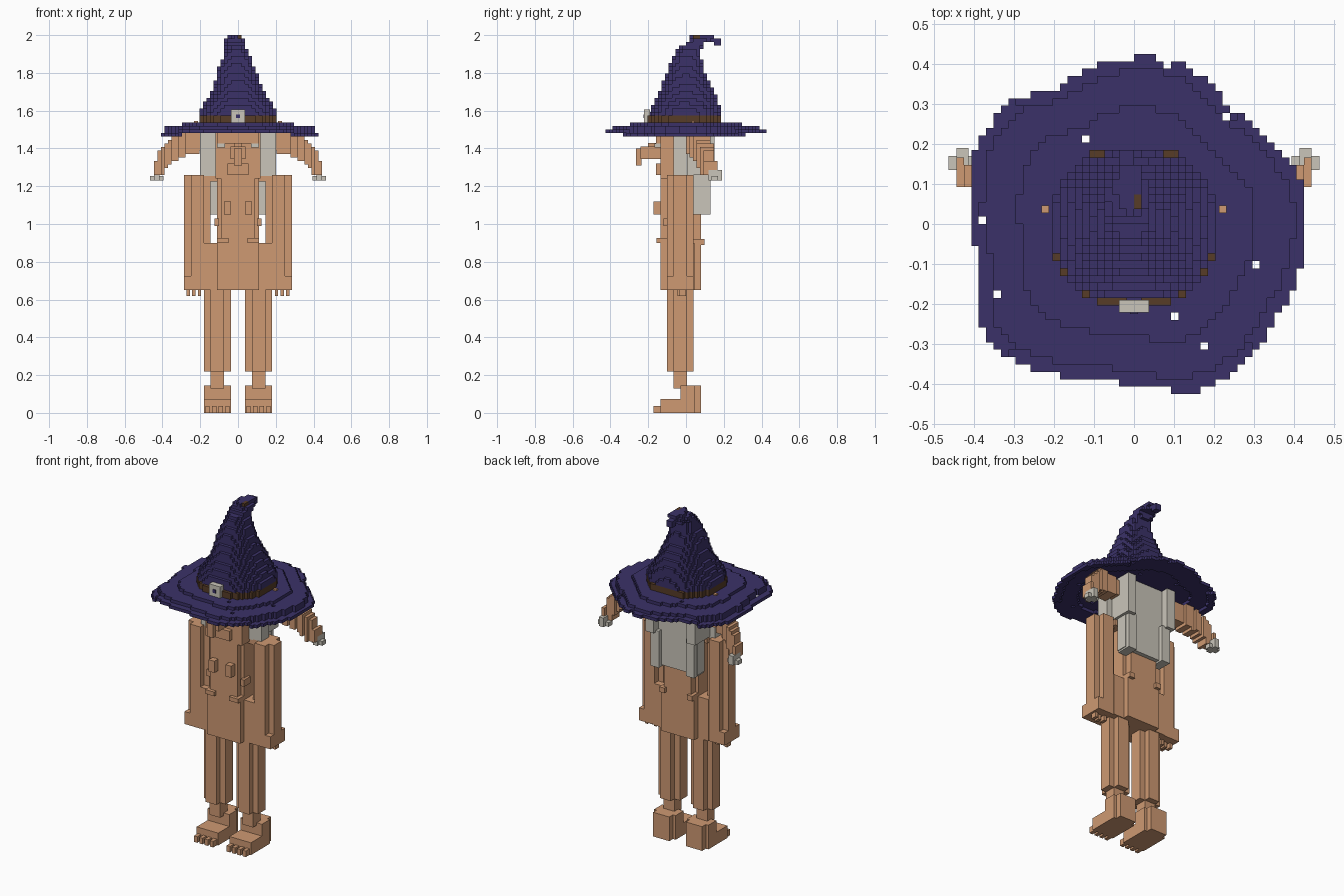
import bpy, bmesh, math

if "Cube" in bpy.data.objects:
    bpy.data.objects.remove(bpy.data.objects["Cube"])

C = 2 / 108  # cell size


def material(name, rgb):
    m = bpy.data.materials.new(name)
    m.use_nodes = True
    m.diffuse_color = (*rgb, 1)
    m.node_tree.nodes["Principled BSDF"].inputs["Base Color"].default_value = (*rgb, 1)
    return m


SKIN = material("skin tan", (0.62, 0.32, 0.17))
PURPLE = material("hat purple", (0.043, 0.031, 0.138))
BROWN = material("band brown", (0.095, 0.045, 0.02))
GREY = material("hair grey", (0.59, 0.56, 0.49))


def finish(name, bm, mats):
    me = bpy.data.meshes.new(name)
    bm.to_mesh(me)
    bm.free()
    for m in mats:
        me.materials.append(m)
    bpy.context.collection.objects.link(bpy.data.objects.new(name, me))


def boxes(name, mat, *spans, mirror=False):
    """Boxes given as x0, x1, y0, y1, z0, z1; optionally repeated at -x."""
    bm = bmesh.new()
    for x0, x1, y0, y1, z0, z1 in spans:
        for s in ((1, -1) if mirror else (1,)):
            vs = bmesh.ops.create_cube(bm, size=1)["verts"]
            for v in vs:
                v.co = (s * (x0 + x1) / 2 + v.co.x * (x1 - x0),
                        (y0 + y1) / 2 + v.co.y * (y1 - y0),
                        (z0 + z1) / 2 + v.co.z * (z1 - z0))
    finish(name, bm, [mat])


def voxels(name, cells, mats):
    """Outer faces of a dict {(i, j, k): material index}."""
    bm = bmesh.new()
    for (i, j, k), mi in cells.items():
        p = (i, j, k)
        for a in range(3):
            for s in (0, 1):
                n = list(p)
                n[a] += 2 * s - 1
                if tuple(n) in cells:
                    continue
                b, c = (a + 1) % 3, (a + 2) % 3
                quad = []
                for u, w in ((0, 0), (1, 0), (1, 1), (0, 1)):
                    q = list(p)
                    q[a] += s
                    q[b] += u
                    q[c] += w
                    quad.append(bm.verts.new([t * C for t in q]))
                f = bm.faces.new(quad if s else quad[::-1])
                f.material_index = mi
    finish(name, bm, mats)


def lerp(table, t):
    """Linear interpolation in rows sorted by their first entry."""
    if t <= table[0][0]:
        return table[0][1:]
    for a, b in zip(table, table[1:]):
        if t <= b[0]:
            f = (t - a[0]) / (b[0] - a[0])
            return tuple(p + (q - p) * f for p, q in zip(a[1:], b[1:]))
    return table[-1][1:]


# Hat brim: irregular outline, stepped rings, a few missing cells
outline = [(.43, .08), (.35, .2), (.24, .29), (.14, .39), (.05, .42), (-.08, .40),
           (-.2, .335), (-.32, .3), (-.4, .18), (-.41, .1), (-.385, -.1), (-.375, -.28),
           (-.3, -.345), (-.1, -.385), (.02, -.4), (.15, -.42), (.27, -.355),
           (.36, -.23), (.425, -.08)]
polar = sorted((math.atan2(y, x), math.hypot(x, y)) for x, y in outline)
polar = [(polar[-1][0] - math.tau, polar[-1][1])] + polar + [(polar[0][0] + math.tau, polar[0][1])]
holes = {(-7, 11), (5, 9), (16, -6), (9, -17), (5, -13), (-21, 0), (4, 21), (12, 14), (-19, -10)}
brim = {}
for i in range(-25, 25):
    for j in range(-25, 25):
        x, y = (i + .5) * C, (j + .5) * C
        s = math.hypot(x, y) / lerp(polar, math.atan2(y, x))[0]
        if s > 1 or (i, j) in holes:
            continue
        k = 79 + (s < .92) + (s < .7)
        if abs(y) > abs(x) and s > .92:
            k += 1
        for d in range(2 if s < .92 else 1):
            brim[i, j, k + d] = 0
        if s < .5:
            brim[i, j, 82] = 0
voxels("hat_brim", brim, [PURPLE])

# Hat crown: rounded cross-sections by height, brown band on two low rows
crown_table = [(1.53, -.2, .2, -.205, .19), (1.57, -.2, .2, -.205, .19),
               (1.58, -.2, .2, -.192, .18), (1.61, -.195, .195, -.185, .175),
               (1.65, -.165, .165, -.165, .165), (1.7, -.135, .135, -.14, .15),
               (1.8, -.11, .095, -.1, .1), (1.87, -.085, .07, -.075, .08),
               (1.91, -.07, .06, -.055, .08), (1.935, -.07, .045, -.03, .085),
               (1.955, -.07, .04, -.005, .1), (1.972, -.065, .03, .01, .14),
               (1.992, -.045, .02, .03, .15)]
crown = {}
for k in range(82, 108):
    x0, x1, y0, y1 = lerp(crown_table, (k + .5) * C)
    for i in range(-12, 12):
        for j in range(-12, 12):
            u = abs(((i + .5) * C - (x0 + x1) / 2) / ((x1 - x0) / 2))
            v = abs(((j + .5) * C - (y0 + y1) / 2) / ((y1 - y0) / 2))
            if u ** 2.4 + v ** 2.4 <= 1.05:
                worn = k > 104 and i == 0 and j in (2, 3)
                crown[i, j, k] = 1 if k in (83, 84) or worn else 0
# Hooked tip
for i in (-2, -1):
    for j, k in ((7, 106), (8, 106), (9, 106), (8, 105), (9, 105)):
        crown[i, j, k] = 0
voxels("hat_crown", crown, [PURPLE, BROWN])

# Buckle with a dark centre
boxes("hat_buckle", GREY, (-.037, .037, -.222, -.19, 1.537, 1.605))
boxes("buckle_pin", PURPLE, (-.01, .01, -.226, -.222, 1.56, 1.58))

# Head and face
boxes("head", SKIN, (-.12, .12, -.135, .07, 1.24, 1.5))
boxes("nose", SKIN, (-.04, .04, -.24, -.13, 1.345, 1.41),
      (-.02, .02, -.265, -.235, 1.31, 1.4), (-.02, .02, -.2, -.13, 1.41, 1.43))
boxes("chin", SKIN, (-.055, .055, -.16, -.13, 1.26, 1.32))
boxes("brow", SKIN, (-.11, .11, -.16, -.13, 1.425, 1.485))
boxes("eyebrows", GREY, (.07, .11, -.166, -.135, 1.405, 1.425), mirror=True)

# Drooping ears, swept along x in cells
top = [(.16, 1.49), (.33, 1.475), (.39, 1.42), (.42, 1.38), (.445, 1.29)]
low = [(.16, 1.39), (.22, 1.375), (.3, 1.355), (.37, 1.31), (.4, 1.26), (.445, 1.25)]
depth = [(.16, .03), (.3, .06), (.43, .13)]
for name, side in (("left_ear", 1), ("right_ear", -1)):
    ear = {}
    for i in range(9, 24):
        x = (i + .5) * C
        z0, z1, y = lerp(low, x)[0], lerp(top, x)[0], lerp(depth, x)[0]
        h = .045 if x < .38 else .03
        for k in range(66, 81):
            for j in range(-4, 12):
                if z0 < (k + .5) * C < z1 and abs((j + .5) * C - y) < h:
                    ear[i if side > 0 else -1 - i, j, k] = 0
    voxels(name, ear, [SKIN])
boxes("ear_nubs", SKIN, (.213, .232, .028, .046, 1.44, 1.545), mirror=True)
boxes("ear_tufts", GREY, (.395, .465, .135, .17, 1.23, 1.255),
      (.415, .445, .118, .19, 1.23, 1.285), mirror=True)

# Hair: side locks, recessed back sheet and raised side panels
boxes("hair_locks", GREY, (.12, .2, -.065, .01, 1.255, 1.5),
      (.11, .165, .005, .15, 1.26, 1.5), mirror=True)
boxes("hair_back", GREY, (-.15, .15, .04, .105, 1.06, 1.5))
boxes("hair_panels", GREY, (.09, .145, .04, .13, 1.05, 1.27), mirror=True)

# Torso and hips with stepped corners
boxes("torso", SKIN, (-.11, .11, -.1, .04, .88, 1.26), (-.09, .09, -.135, .08, .88, 1.26))
boxes("shoulders", SKIN, (-.16, .16, -.06, .03, 1.225, 1.26))
boxes("hips", SKIN, (-.18, .18, -.1, .045, .65, .9), (-.11, .11, -.135, .08, .65, .9))
boxes("chest_bumps", SKIN, (.037, .074, -.172, -.13, 1.05, 1.12), mirror=True)
boxes("belly_bumps", SKIN, (.05, .11, -.155, -.1, .9, .925),
      (.075, .11, .04, .098, .89, .92), (.1, .125, -.12, -.06, .99, 1.03), mirror=True)

# Arms with stepped corners, hands and fingers
boxes("arms", SKIN, (.145, .285, -.065, .005, .65, 1.26),
      (.18, .25, -.1, .04, .65, 1.26), mirror=True)
boxes("hands", SKIN, (.18, .285, -.1, .04, .65, .725), mirror=True)
boxes("fingers", SKIN, *[(x, x + .018, -.045 + d, -.01 + d, .62, .655)
                         for x, d in ((.195, .01), (.225, 0), (.255, .01))], mirror=True)

# Legs with stepped corners, feet and toes
boxes("legs", SKIN, (.037, .18, -.065, .005, .22, .66),
      (.074, .145, -.1, .04, .22, .66), mirror=True)
boxes("ankles", SKIN, (.074, .145, -.065, .005, .13, .23), mirror=True)
boxes("feet", SKIN, (.037, .18, -.135, .045, 0, .074), (.037, .18, -.03, .045, .07, .145),
      (.055, .163, .04, .08, 0, .145), mirror=True)
boxes("toes", SKIN, *[(x, x + .022, -.172, -.13, 0, .036)
                      for x in (.045, .08, .115, .15)], mirror=True)
